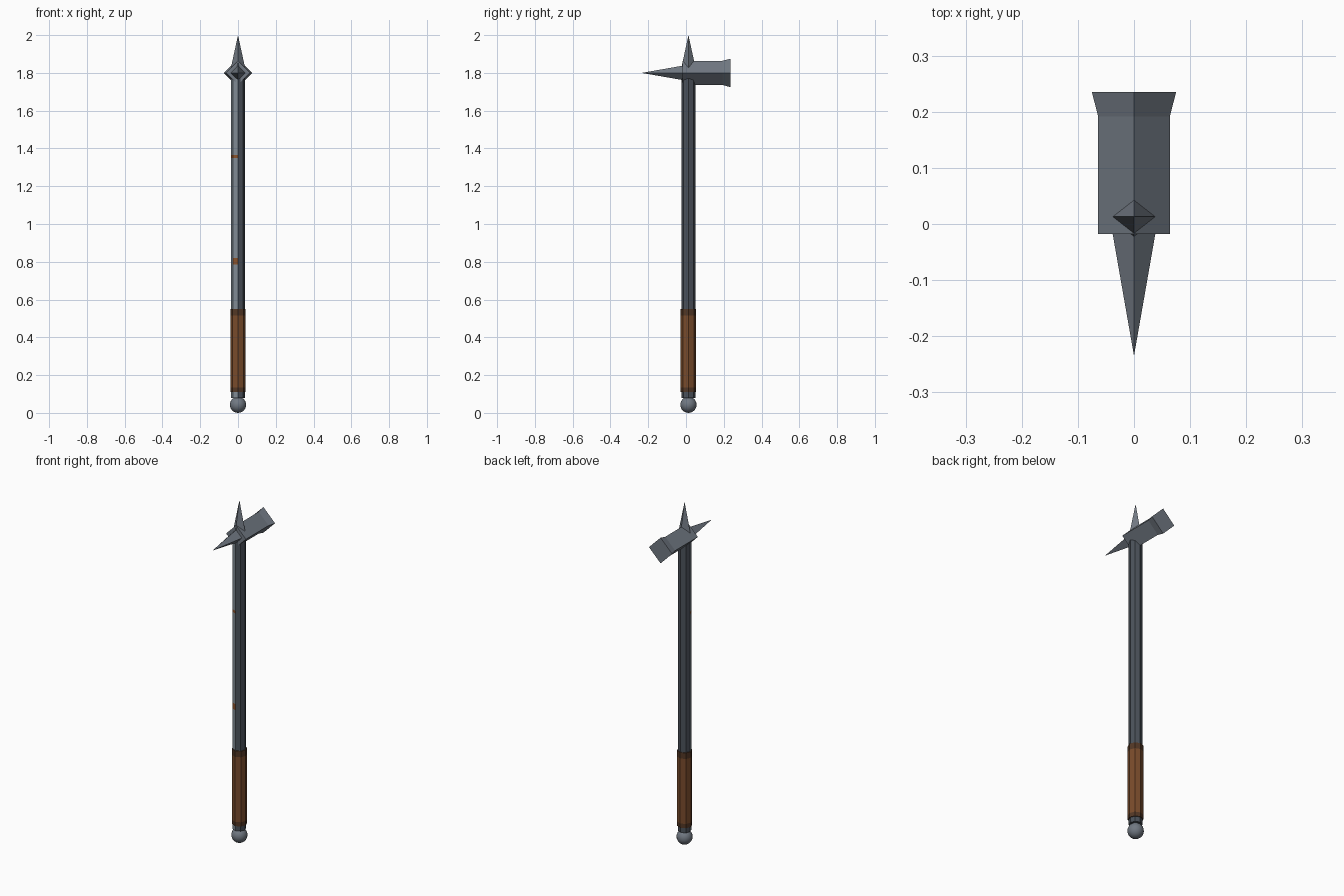
import bpy, bmesh, math
from mathutils import Vector

if "Cube" in bpy.data.objects:
    bpy.data.objects.remove(bpy.data.objects["Cube"])

YC = 0.013   # shaft axis in y
ZH = 1.80    # head axis in z


def material(name, rgb):
    m = bpy.data.materials.new(name)
    m.diffuse_color = (*rgb, 1)
    m.use_nodes = True
    m.node_tree.nodes["Principled BSDF"].inputs["Base Color"].default_value = m.diffuse_color
    return m


STEEL = material("steel grey", (0.165, 0.19, 0.225))
DARK = material("dark steel", (0.07, 0.083, 0.102))
LIGHT = material("light steel", (0.22, 0.26, 0.30))
LEATHER = material("brown leather", (0.19, 0.07, 0.024))
DARK_LEATHER = material("dark leather", (0.085, 0.038, 0.018))
RUST = material("rust", (0.25, 0.085, 0.025))


def loft(name, sections, sides, mats, axis="z", rule=None):
    """Rings of (position, radius) along z or y, corners on the axes; radius 0 is a tip."""
    bm = bmesh.new()
    rings = []
    for pos, r in sections:
        n = sides if r > 0 else 1
        ring = []
        for i in range(n):
            a = 2 * math.pi * i / sides
            u, v = r * math.cos(a), r * math.sin(a)
            co = (u, YC + v, pos) if axis == "z" else (u, pos, ZH + v)
            ring.append(bm.verts.new(co))
        rings.append(ring)
    for a, b in zip(rings, rings[1:]):
        for i in range(sides):
            j = (i + 1) % sides
            if len(b) == 1:
                bm.faces.new((a[i], a[j], b[0]))
            else:
                bm.faces.new((a[i], a[j], b[j], b[i]))
    for ring in (rings[0], rings[-1]):
        if len(ring) > 1:
            bm.faces.new(ring)
    bmesh.ops.recalc_face_normals(bm, faces=bm.faces)
    if rule:
        for f in bm.faces:
            f.material_index = rule(f.normal, f.calc_center_median())
    me = bpy.data.meshes.new(name)
    bm.to_mesh(me)
    bm.free()
    for m in mats:
        me.materials.append(m)
    ob = bpy.data.objects.new(name, me)
    bpy.context.collection.objects.link(ob)
    return ob


# Shaft: octagonal, worn bright on the front left, with small rust marks
def shaft_rule(n, c):
    if n.x < -0.1 and n.y < -0.1:
        rusty = 1.35 < c.z < 1.365 or (0.785 < c.z < 0.82 and n.y < -0.8)
        return 2 if rusty else 1
    return 0


loft("shaft", [(z, 0.036) for z in (0.08, 0.785, 0.82, 1.35, 1.365, 1.81)], 8,
     [DARK, LIGHT, RUST], rule=shaft_rule)

# Leather grip with darker wrapped ends
loft("grip", [(0.11, 0.041), (0.135, 0.041), (0.515, 0.041), (0.55, 0.041)], 8,
     [LEATHER, DARK_LEATHER],
     rule=lambda n, c: 0 if 0.135 < c.z < 0.515 else 1)

# Ball pommel
bpy.ops.mesh.primitive_uv_sphere_add(segments=20, ring_count=12, radius=0.043,
                                     location=(0, YC, 0.043))
pommel = bpy.context.object
pommel.name = "pommel"
pommel.data.materials.append(STEEL)
bpy.ops.object.shade_smooth()

# Hammer head: square bar standing on its edge, flared at the striking face
loft("hammer_head", [(-0.018, 0.064), (0.192, 0.064), (0.235, 0.075)], 4, [STEEL], axis="y")

# Four-sided spikes
loft("back_spike", [(-0.012, 0.039), (-0.235, 0)], 4, [STEEL], axis="y")
loft("top_spike", [(1.825, 0.038), (2.0, 0)], 4, [STEEL])
